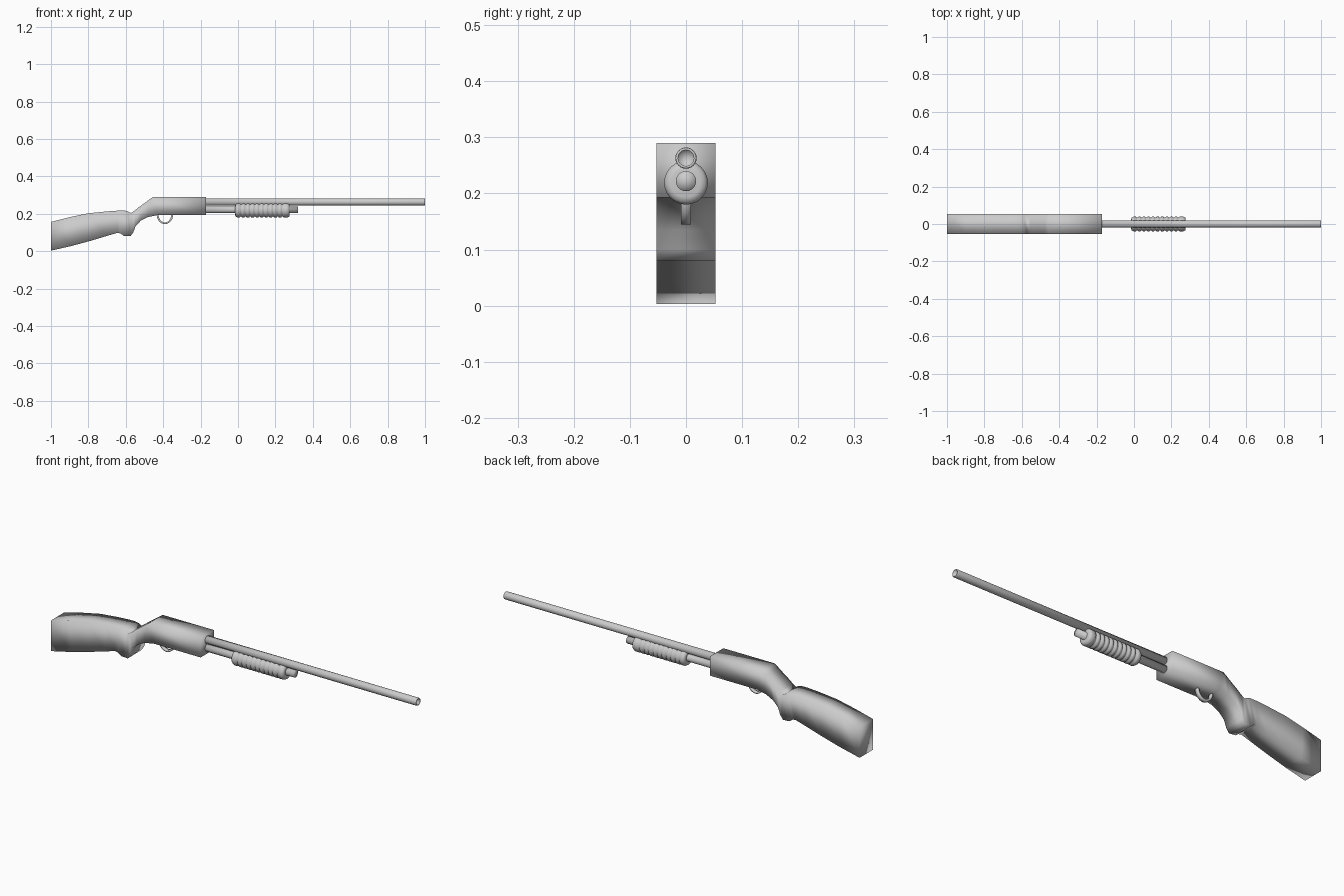
import bpy, math

if "Cube" in bpy.data.objects:
    bpy.data.objects.remove(bpy.data.objects["Cube"])

def make(name, verts, faces):
    me = bpy.data.meshes.new(name)
    me.from_pydata(verts, [], faces)
    me.update()
    for p in me.polygons:
        p.use_smooth = True
    ob = bpy.data.objects.new(name, me)
    bpy.context.collection.objects.link(ob)
    return ob

def loft(name, stations, half):
    """Rectangular sections from paired upper and lower (x, z) points."""
    verts, faces = [], []
    for (xa, za), (xb, zb) in stations:
        verts += [(xa, -half, za), (xb, -half, zb), (xb, half, zb), (xa, half, za)]
    n = len(stations)
    for i in range(n - 1):
        a, b = 4 * i, 4 * i + 4
        for j in range(4):
            k = (j + 1) % 4
            faces.append((a + j, a + k, b + k, b + j))
    faces += [(3, 2, 1, 0), tuple(range(4 * n - 4, 4 * n))]
    return make(name, verts, faces)

def lathe(name, profile, zc, sides=24):
    """Revolve (x, radius) points about an x-parallel axis, fan caps at both ends."""
    verts, faces = [], []
    for x, r in profile:
        for j in range(sides):
            t = 2 * math.pi * j / sides
            verts.append((x, r * math.cos(t), zc + r * math.sin(t)))
    n = len(profile)
    for i in range(n - 1):
        for j in range(sides):
            k = (j + 1) % sides
            a, b = i * sides, (i + 1) * sides
            faces.append((a + j, b + j, b + k, a + k))
    first, last = len(verts), len(verts) + 1
    verts += [(profile[0][0], 0, zc), (profile[-1][0], 0, zc)]
    for j in range(sides):
        k = (j + 1) % sides
        faces.append((first, j, k))
        faces.append((last, (n - 1) * sides + k, (n - 1) * sides + j))
    return make(name, verts, faces)

# Stock, grip and receiver in one slab of constant width
loft("stock_and_receiver", [
    ((-1.0, 0.157), (-1.0, 0.003)),
    ((-0.90, 0.182), (-0.89, 0.028)),
    ((-0.80, 0.203), (-0.79, 0.055)),
    ((-0.70, 0.213), (-0.70, 0.082)),
    ((-0.64, 0.217), (-0.645, 0.098)),
    ((-0.605, 0.217), (-0.628, 0.095)),
    ((-0.588, 0.213), (-0.61, 0.082)),
    ((-0.573, 0.204), (-0.575, 0.08)),
    ((-0.555, 0.216), (-0.56, 0.10)),
    ((-0.53, 0.236), (-0.547, 0.135)),
    ((-0.50, 0.257), (-0.52, 0.163)),
    ((-0.475, 0.276), (-0.48, 0.183)),
    ((-0.455, 0.29), (-0.43, 0.193)),
    ((-0.17, 0.29), (-0.17, 0.193)),
], 0.053)

# Hollow-ended barrel
lathe("barrel", [(-0.18, 0.019), (0.995, 0.019), (1.0, 0.018), (1.0, 0.014), (0.96, 0.014)], 0.263)

# Lower tube
lathe("lower_tube", [(-0.18, 0.018), (0.32, 0.018)], 0.222)

# Ribbed sliding handle
prof = [(-0.015, 0.026), (-0.013, 0.034), (-0.003, 0.039)]
ribs, x0, pitch = 10, 0.010, 0.0245
for i in range(ribs):
    x = x0 + i * pitch
    prof += [(x, 0.039), (x + 0.004, 0.034), (x + 0.009, 0.034), (x + 0.013, 0.039)]
prof += [(0.265, 0.039), (0.274, 0.034), (0.276, 0.026)]
lathe("sliding_handle", prof, 0.219)

# Trigger guard: flat band bent into a U
verts, faces = [], []
steps, cx, top = 14, -0.391, 0.196
for i in range(steps + 1):
    t = math.pi * (1 + i / steps)
    for rx, rz in ((0.044, 0.051), (0.034, 0.042)):
        for y in (-0.009, 0.009):
            verts.append((cx + rx * math.cos(t), y, top + rz * math.sin(t)))
for i in range(steps):
    a, b = 4 * i, 4 * i + 4
    for j, k in ((0, 1), (1, 3), (3, 2), (2, 0)):
        faces.append((a + j, b + j, b + k, a + k))
faces += [(0, 1, 3, 2), (4 * steps + 2, 4 * steps + 3, 4 * steps + 1, 4 * steps)]
make("trigger_guard", verts, faces)

# Consistent outward normals
import bmesh
for ob in bpy.context.collection.objects:
    bm = bmesh.new()
    bm.from_mesh(ob.data)
    bmesh.ops.recalc_face_normals(bm, faces=bm.faces)
    bm.to_mesh(ob.data)
    bm.free()
